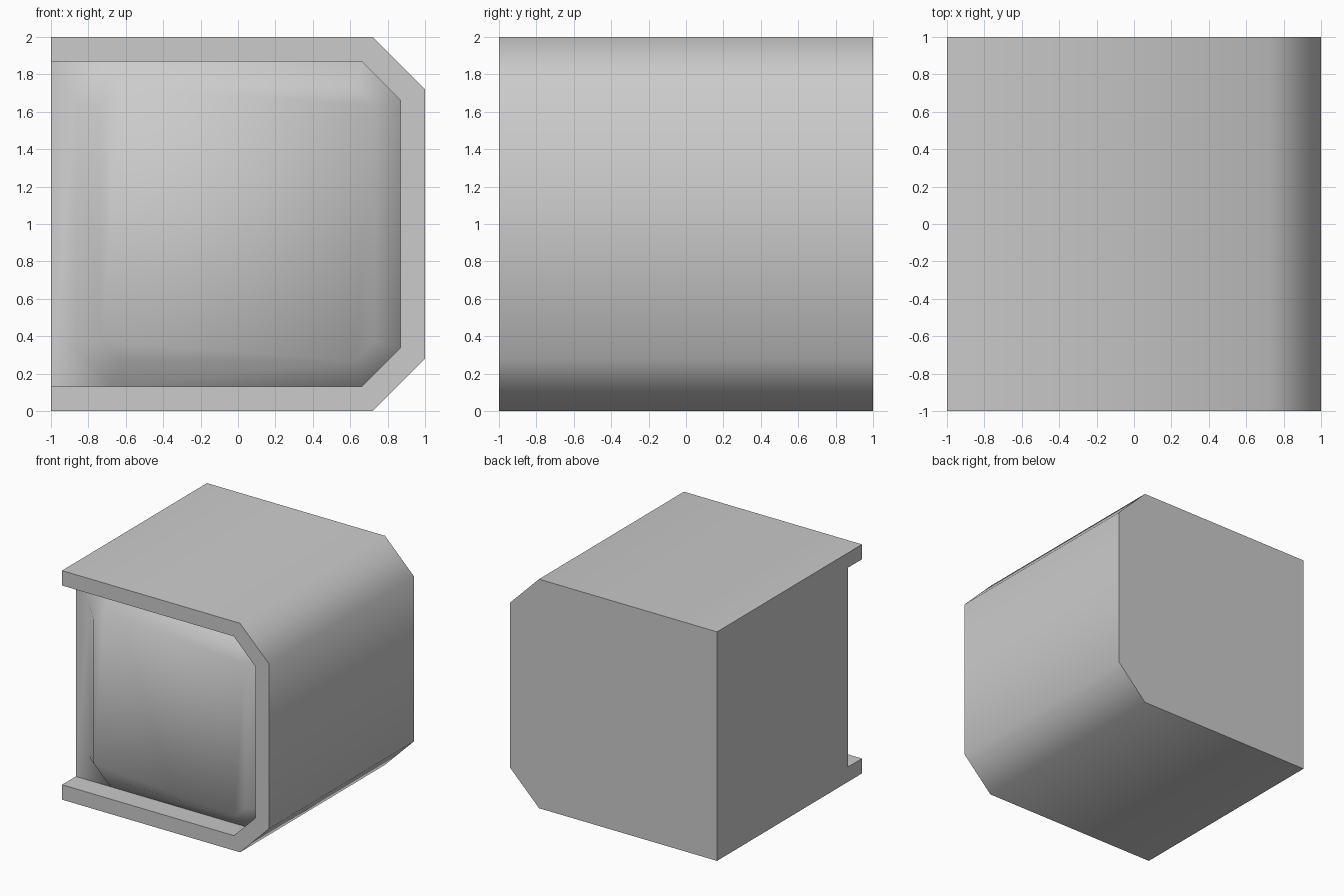
import bpy
import bmesh
from math import radians

cube = bpy.data.objects.get("Cube")
if cube:
    bpy.data.objects.remove(cube, do_unlink=True)

FRONT, BACK = -1.0, 1.0
RECESS, PANEL = -0.81, -0.95     # depth of the recess and of the raised panel

grey = bpy.data.materials.new("light grey")
grey.use_nodes = True
colour = (0.6, 0.6, 0.6, 1)
grey.diffuse_color = colour
grey.node_tree.nodes["Principled BSDF"].inputs["Base Color"].default_value = colour


def octagon(half, flat):
    """Chamfered square about z = 1, from the lower left round to the upper left."""
    right = [(flat, -half), (half, -flat), (half, flat), (flat, half)]
    left = [(-x, z) for x, z in reversed(right)]
    return [(x, z + 1) for x, z in [left[3]] + right + left[:3]]


bm = bmesh.new()


def place(points, y):
    return [bm.verts.new((x, y, z)) for x, z in points]


def bridge(a, b, closed=False):
    for i in range(len(a) if closed else len(a) - 1):
        j = (i + 1) % len(a)
        bm.faces.new((a[i], a[j], b[j], b[i]))


# Outer shell, chamfered on one side only
outer = [(-1, 0), (0.72, 0), (1, 0.28), (1, 1.72), (0.72, 2), (-1, 2)]
shell_front, shell_back = place(outer, FRONT), place(outer, BACK)
bridge(shell_front, shell_back)
bm.faces.new(shell_back)

# Recess walls, open on the flat side
rim = octagon(0.87, 0.66)
inner = [(-1, 0.13)] + rim[:6] + [(-1, 1.87)]
lip, floor = place(inner, FRONT), place(inner, RECESS)
bridge(lip, floor)
bm.faces.new(shell_front + lip[::-1])

# Flat side with the opening at its front
bm.faces.new((shell_back[0], shell_back[-1], shell_front[-1], lip[-1],
              floor[-1], floor[0], lip[0], shell_front[0]))

# Raised panel with sloping edges inside the recess
edge_left = place(rim[6:], RECESS)
base = floor[1:7] + edge_left
crown = place(octagon(0.73, 0.63), PANEL)
bridge(base, crown, closed=True)
bm.faces.new(crown)
bm.faces.new((floor[0], floor[1], edge_left[1], edge_left[0], floor[6], floor[7]))

bmesh.ops.recalc_face_normals(bm, faces=bm.faces)
mesh = bpy.data.meshes.new("recessed_housing")
bm.to_mesh(mesh)
bm.free()
mesh.materials.append(grey)
housing = bpy.data.objects.new("recessed_housing", mesh)
bpy.context.collection.objects.link(housing)

bpy.ops.object.select_all(action='DESELECT')
housing.select_set(True)
bpy.context.view_layer.objects.active = housing
bpy.ops.object.shade_smooth_by_angle(angle=radians(60))
